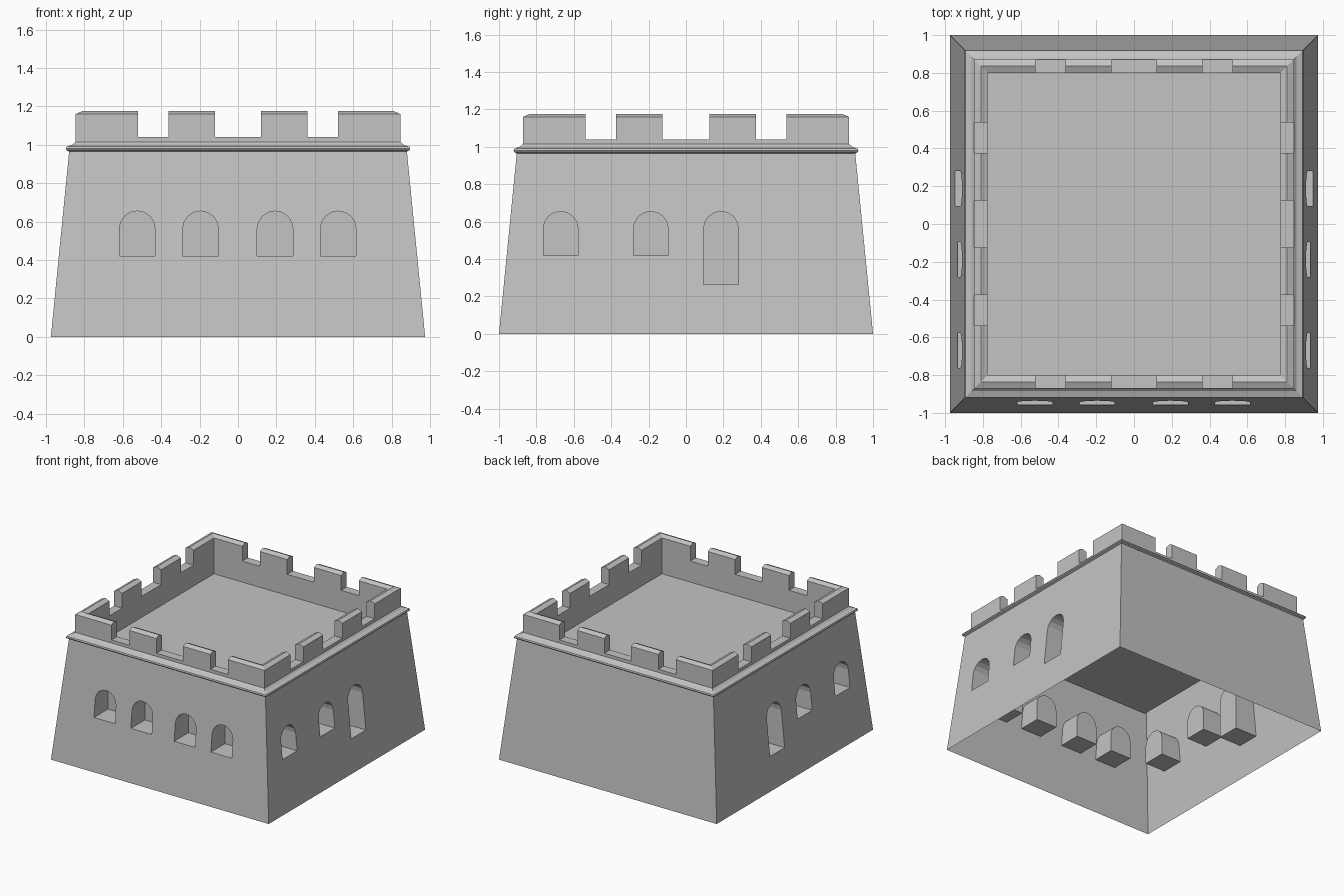
import bpy, bmesh, math
from mathutils import Vector

cube = bpy.data.objects.get("Cube")
if cube:
    bpy.data.objects.remove(cube, do_unlink=True)

stone = bpy.data.materials.new("grey_stone")
stone.use_nodes = True
COLOUR = (0.55, 0.55, 0.55, 1)
stone.diffuse_color = COLOUR
stone.node_tree.nodes["Principled BSDF"].inputs["Base Color"].default_value = COLOUR

HALF, DEEPER = 0.975, 0.025      # half width in x; y is slightly longer
WALL_TOP, TAPER = 0.965, 0.0985
SILL, DOOR_SILL = 0.42, 0.265
RADIUS, SPRING = 0.093, 0.562
RECESS = 0.18


def finish(bm, name):
    bmesh.ops.remove_doubles(bm, verts=bm.verts[:], dist=0.0005)
    bmesh.ops.recalc_face_normals(bm, faces=bm.faces[:])
    mesh = bpy.data.meshes.new(name)
    bm.to_mesh(mesh)
    bm.free()
    mesh.materials.append(stone)
    obj = bpy.data.objects.new(name, mesh)
    bpy.context.collection.objects.link(obj)
    return obj


def rect(bm, h, z):
    """Rectangular ring of four vertices."""
    return [bm.verts.new((sx * h, sy * (h + DEEPER), z))
            for sx, sy in ((-1, -1), (1, -1), (1, 1), (-1, 1))]


def bridge(bm, a, b):
    n = len(a)
    for i in range(n):
        j = (i + 1) % n
        bm.faces.new((a[i], a[j], b[j], b[i]))


def arch(centre, sill):
    """Outline of a round-headed opening as (u, z) points."""
    pts = [(centre - RADIUS, sill), (centre + RADIUS, sill)]
    steps = 8
    for i in range(steps + 1):
        t = math.pi * i / steps
        pts.append((centre + RADIUS * math.cos(t), SPRING + RADIUS * math.sin(t)))
    return pts


# Tapered walls with arched recesses; each side is (normal, half width, half depth, openings)
side_openings = [(-0.67, SILL), (-0.188, SILL), (0.187, DOOR_SILL)]
front_openings = [(u, SILL) for u in (-0.525, -0.195, 0.193, 0.522)]
LONG = HALF + DEEPER
sides = [
    (Vector((0, -1, 0)), Vector((1, 0, 0)), HALF, LONG, front_openings),
    (Vector((0, 1, 0)), Vector((1, 0, 0)), HALF, LONG, []),
    (Vector((1, 0, 0)), Vector((0, 1, 0)), LONG, HALF, side_openings),
    (Vector((-1, 0, 0)), Vector((0, 1, 0)), LONG, HALF, side_openings),
]
bm = bmesh.new()
for normal, across, width, depth, openings in sides:
    def on_wall(u, z):
        return across * u + normal * (depth - TAPER * z) + Vector((0, 0, z))

    top = width - TAPER * WALL_TOP
    outlines = [[(-width, 0), (width, 0), (top, WALL_TOP), (-top, WALL_TOP)]]
    outlines += [arch(u, sill) for u, sill in openings]
    edges, rings = [], []
    for outline in outlines:
        ring = [bm.verts.new(on_wall(u, z)) for u, z in outline]
        edges += [bm.edges.new((ring[i], ring[i - 1])) for i in range(len(ring))]
        rings.append(ring)
    bmesh.ops.triangle_fill(bm, use_beauty=True, edges=edges, normal=normal)
    back = depth - TAPER * SILL - RECESS
    for ring, outline in zip(rings[1:], outlines[1:]):
        inner = [bm.verts.new(across * u + normal * back + Vector((0, 0, z)))
                 for u, z in outline]
        bridge(bm, ring, inner)
        bm.faces.new(inner)
finish(bm, "walls")

# Cornice moulding, low parapet and sunken roof deck
profile = [(0.88, WALL_TOP), (0.893, 0.972), (0.897, 0.98), (0.893, 0.99),
           (0.86, 1.002), (0.847, 1.015), (0.847, 1.04), (0.775, 1.04), (0.775, 0.87)]
bm = bmesh.new()
rings = [rect(bm, h, z) for h, z in profile]
for a, b in zip(rings, rings[1:]):
    bridge(bm, a, b)
bm.faces.new(rings[-1])
finish(bm, "cornice_and_deck")

# Merlons with shallow ridged tops
SECTION = [(0.847, 1.04), (0.847, 1.16), (0.811, 1.176), (0.775, 1.16), (0.775, 1.04)]


def merlon(bm, stations):
    """Sweep the section through stations, each mapping a distance h to (x, y)."""
    loops = [[bm.verts.new((*place(h), z)) for h, z in SECTION] for place in stations]
    for a, b in zip(loops, loops[1:]):
        for i in range(len(SECTION) - 1):
            bm.faces.new((a[i], a[i + 1], b[i + 1], b[i]))
    bm.faces.new(loops[0])
    bm.faces.new(loops[-1])


bm = bmesh.new()
for sx in (-1, 1):
    for sy in (-1, 1):
        merlon(bm, [lambda h: (sx * 0.522, sy * (h + DEEPER)),
                    lambda h: (sx * h, sy * (h + DEEPER)),
                    lambda h: (sx * h, sy * 0.538)])
for s in (-1, 1):
    for m in (-1, 1):
        merlon(bm, [lambda h, u=u: (m * u, s * (h + DEEPER)) for u in (0.12, 0.363)])
        merlon(bm, [lambda h, u=u: (s * h, m * u) for u in (0.125, 0.375)])
finish(bm, "battlements")
